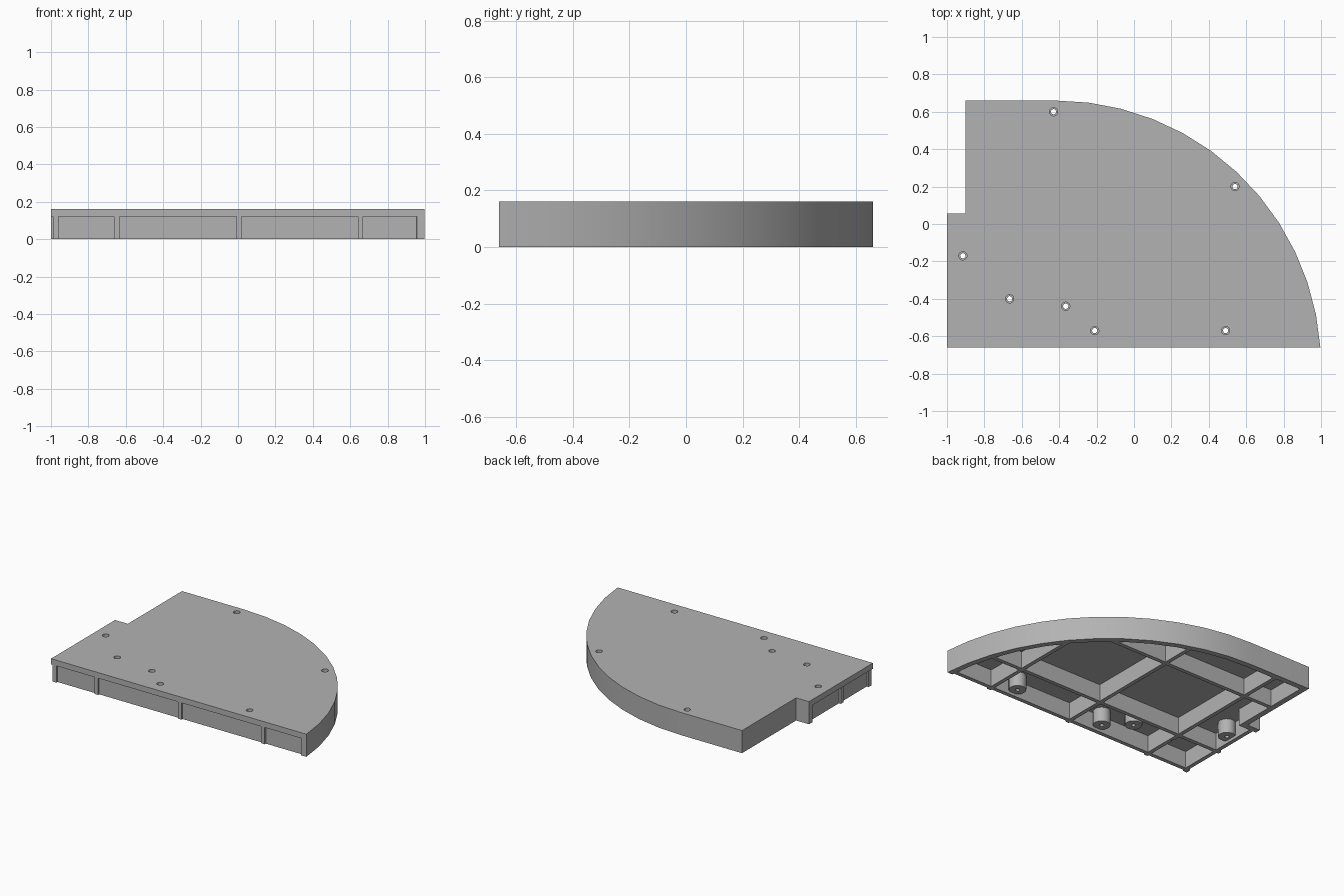
import bpy, bmesh, math

cube = bpy.data.objects.get("Cube")
if cube:
    bpy.data.objects.remove(cube, do_unlink=True)

grey = bpy.data.materials.new("mid_grey")
grey.use_nodes = True
COLOR = (0.45, 0.45, 0.45, 1)
grey.diffuse_color = COLOR
grey.node_tree.nodes["Principled BSDF"].inputs["Base Color"].default_value = COLOR

HEIGHT, UNDER = 0.16, 0.12      # overall top and underside of the slab
CX, CY, RADIUS = -0.42, -0.76, 1.42
FRONT, BACK, RIM = -0.66, 0.66, 0.04
parts = []


def prism(name, outline, z0, z1):
    """Extrude a closed outline between two heights."""
    bm = bmesh.new()
    face = bm.faces.new([bm.verts.new((x, y, z0)) for x, y in outline])
    top = bmesh.ops.extrude_face_region(bm, geom=[face])["geom"]
    verts = [v for v in top if isinstance(v, bmesh.types.BMVert)]
    bmesh.ops.translate(bm, verts=verts, vec=(0, 0, z1 - z0))
    bmesh.ops.recalc_face_normals(bm, faces=bm.faces)
    mesh = bpy.data.meshes.new(name)
    bm.to_mesh(mesh)
    bm.free()
    mesh.materials.append(grey)
    obj = bpy.data.objects.new(name, mesh)
    bpy.context.collection.objects.link(obj)
    parts.append(obj)
    return obj


def box(name, x0, x1, y0, y1):
    return prism(name, [(x0, y0), (x1, y0), (x1, y1), (x0, y1)], 0, UNDER + 0.01)


def circle(x, y, r, n=24):
    return [(x + r * math.cos(math.tau * i / n), y + r * math.sin(math.tau * i / n))
            for i in range(n)]


def arc(r, n=12):
    """Curved edge from the front right corner to the flat back."""
    start = math.asin((FRONT - CY) / r)
    angles = [start + (math.pi / 2 - start) * i / n for i in range(n + 1)]
    return [(CX + r * math.cos(a), CY + r * math.sin(a)) for a in angles]


def arc_reach(offset):
    """Half-chord just inside the curved rim."""
    return math.sqrt((RADIUS - RIM / 2) ** 2 - offset ** 2)


# Top slab and the full-height rim along curve, back and notch
edge = arc(RADIUS) + [(-0.9, BACK), (-0.9, 0.055), (-1, 0.055)]
inner = arc(RADIUS - RIM) + [(-0.9 + RIM, BACK - RIM), (-0.9 + RIM, 0.055 - RIM),
                             (-1, 0.055 - RIM)]
slab = prism("top_slab", edge + [(-1, FRONT)], UNDER, HEIGHT)
rim = prism("outer_rim", edge + inner[::-1], 0, UNDER)

# Recessed walls on the two straight sides, with a corner post
box("front_wall", -0.97, 0.97, -0.645, -0.617)
box("side_wall", -0.975, -0.947, -0.645, 0.03)
box("corner_post", -0.99, -0.96, -0.657, -0.627)

# Crossing ribs, their ends standing proud of the recessed walls
HALF = 0.014
for i, x in enumerate((-0.648, 0.005, 0.655)):
    end = min(CY + arc_reach(x - CX), BACK - RIM / 2)
    box(f"long_rib_{i + 1}", x - HALF, x + HALF, -0.657, end)
for i, (y, start) in enumerate(((-0.33, -0.99), (0.32, -0.88))):
    box(f"cross_rib_{i + 1}", start, CX + arc_reach(y - CY), y - HALF, y + HALF)

# Screw bosses: x, y, lower end
bosses = [(-0.43, 0.60, 0.08), (0.54, 0.20, 0.08), (-0.665, -0.40, 0.08),
          (-0.915, -0.17, 0.02), (-0.365, -0.44, 0.02),
          (-0.21, -0.57, 0.02), (0.49, -0.57, 0.02)]
for i, (x, y, z) in enumerate(bosses):
    prism(f"screw_boss_{i + 1}", circle(x, y, 0.056), z, UNDER + 0.01)

solid = list(parts)
for obj in solid:
    bpy.ops.object.select_all(action="DESELECT")
    obj.select_set(True)
    bpy.context.view_layer.objects.active = obj
    bpy.ops.object.shade_smooth_by_angle(angle=math.radians(30))

# Stepped screw holes cut through everything in their way
cutters = bpy.data.collections.new("hole_cutters")
for x, y, z in bosses:
    for r, z0 in ((0.014, -0.05), (0.022, HEIGHT - 0.025)):
        cutter = prism("hole_cutter", circle(x, y, r), z0, HEIGHT + 0.05)
        cutter.hide_render = True
        bpy.context.collection.objects.unlink(cutter)
        cutters.objects.link(cutter)

for obj in solid:
    if "wall" in obj.name or "post" in obj.name or obj == rim:
        continue
    mod = obj.modifiers.new("screw_holes", "BOOLEAN")
    mod.operand_type = "COLLECTION"
    mod.collection = cutters
    mod.operation = "DIFFERENCE"
    mod.solver = "EXACT"
    bpy.context.view_layer.objects.active = obj
    bpy.ops.object.modifier_apply(modifier=mod.name)

for cutter in list(cutters.objects):
    bpy.data.objects.remove(cutter, do_unlink=True)
bpy.data.collections.remove(cutters)
